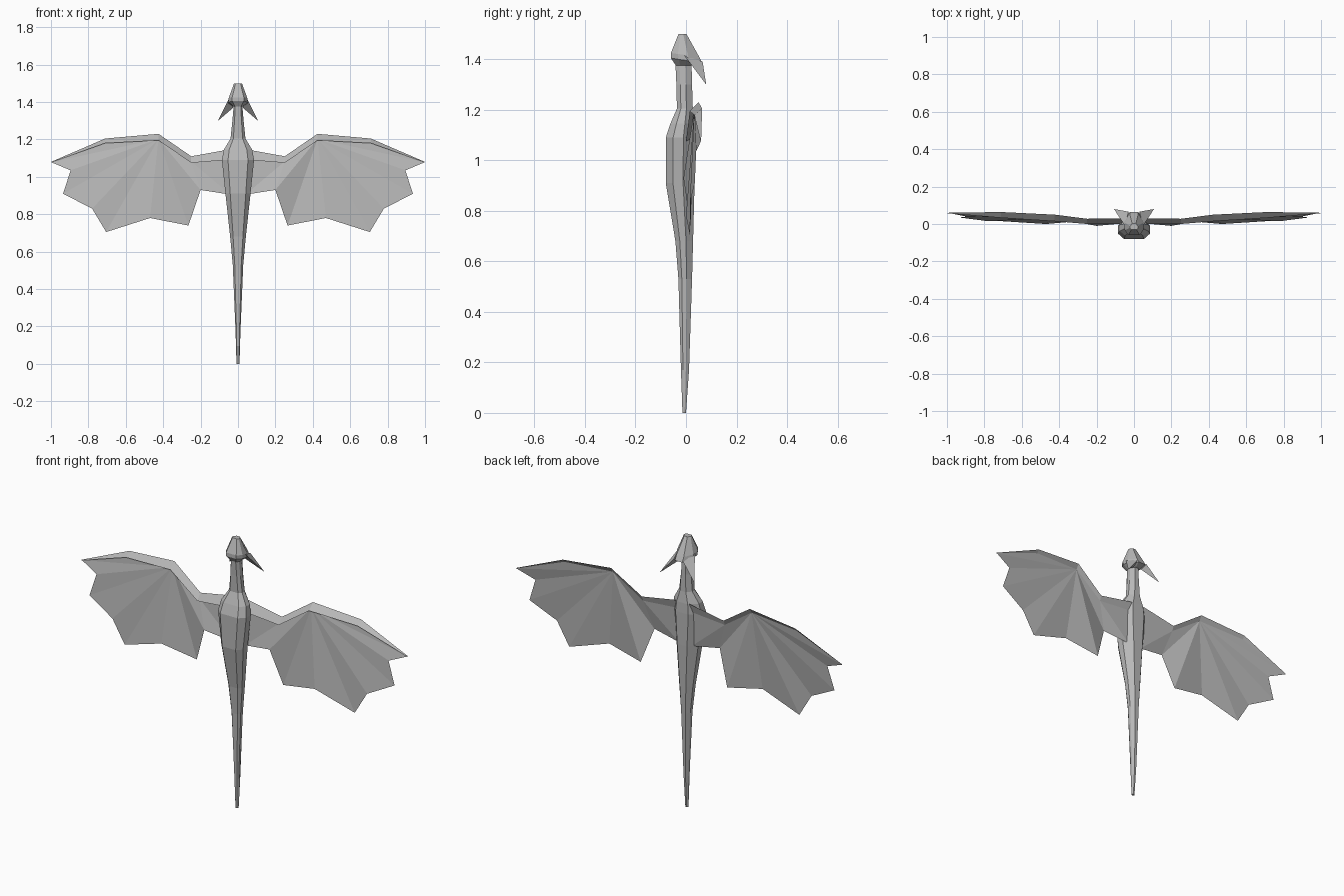
import bpy, bmesh
from mathutils import Vector

if "Cube" in bpy.data.objects:
    bpy.data.objects.remove(bpy.data.objects["Cube"])

grey = bpy.data.materials.new("stone grey")
grey.use_nodes = True
colour = (0.48, 0.48, 0.48, 1)
grey.diffuse_color = colour
grey.node_tree.nodes["Principled BSDF"].inputs["Base Color"].default_value = colour


def finish(name, bm, closed=True):
    if closed:
        bmesh.ops.recalc_face_normals(bm, faces=bm.faces)
    mesh = bpy.data.meshes.new(name)
    bm.to_mesh(mesh)
    bm.free()
    mesh.materials.append(grey)
    obj = bpy.data.objects.new(name, mesh)
    bpy.context.collection.objects.link(obj)
    return obj


def mirror(obj):
    obj.modifiers.new("Mirror", 'MIRROR').use_mirror_merge = False


def loft(name, rings, cap=True):
    """Skin a list of equal-length point rings."""
    bm = bmesh.new()
    loops = [[bm.verts.new(p) for p in ring] for ring in rings]
    for a, b in zip(loops, loops[1:]):
        n = len(a)
        for i in range(n):
            bm.faces.new((a[i], a[(i + 1) % n], b[(i + 1) % n], b[i]))
    if cap:
        bm.faces.new(loops[0])
        bm.faces.new(loops[-1])
    return finish(name, bm)


def octagon(z, w, front, back, tilt=0):
    """Chamfered section; the back edge is lowered by tilt."""
    d = back - front
    half = [(w * 0.62, front), (w, front + d * 0.25),
            (w, front + d * 0.6), (w * 0.45, back)]
    outline = half + [(-x, y) for x, y in reversed(half)]
    return [Vector((x, y, z - tilt * (y - front) / d)) for x, y in outline]


# Tail, belly, chest and neck: height, half width, front, back
body = [(0, .008, -.014, 0), (.17, .013, -.02, .012), (.53, .028, -.03, .024),
        (.68, .042, -.042, .028), (.91, .067, -.08, .034), (1.09, .086, -.08, .036),
        (1.145, .076, -.062, .034), (1.205, .04, -.036, .027),
        (1.3, .03, -.038, .024), (1.385, .023, -.042, .022)]
loft("body", [octagon(*s) for s in body])

# Head, pointing upward, with a sloping rear edge
head = [(1.375, .024, -.04, .03, 0), (1.405, .05, -.06, .065, .02),
        (1.425, .05, -.06, .052, .015), (1.5, .021, -.03, .002, 0)]
loft("head", [octagon(*s) for s in head])

# Swept horns
horn_tip = Vector((.107, .08, 1.3))
horn_base = [Vector(p) for p in ((.048, -.01, 1.42), (.03, .066, 1.39), (.025, .03, 1.37))]
mirror(loft("horns", [horn_base, [horn_tip.lerp(p, .02) for p in horn_base]]))

# Wing arm: triangular section with top, front and rear edges
top = [(.04, .03, 1.148), (.25, .028, 1.11), (.425, .05, 1.23), (.71, .064, 1.205), (1, .06, 1.08)]
front = [(.04, 0, 1.092), (.25, 0, 1.075), (.425, .015, 1.195), (.71, .033, 1.18), (.998, .057, 1.078)]
rear = [(x, y + .018, z + .008) for x, y, z in front[:-1]] + [(.998, .06, 1.078)]
mirror(loft("wing_arms", list(zip(top, front, rear))))

# Wing membrane: a folded fan spreading from the wrist
shoulder, elbow, wrist, knuckle, tip = rear
rim = [elbow, (.2, -.01, .93), (.265, .018, .74), (.47, 0, .78), (.705, .015, .705),
       (.78, .015, .83), (.935, .035, .91), (.895, .04, 1.035), tip, knuckle]
bm = bmesh.new()
hub = bm.verts.new(wrist)
edge = [bm.verts.new(p) for p in rim]
for a, b in zip(edge, edge[1:]):
    bm.faces.new((hub, a, b))
# Inner panel joining the flank
root_top = bm.verts.new(shoulder)
root_low = bm.verts.new((.04, .005, .905))
bm.faces.new((edge[0], root_top, root_low))
bm.faces.new((edge[0], root_low, edge[1]))
mirror(finish("wing_membranes", bm, closed=False))
